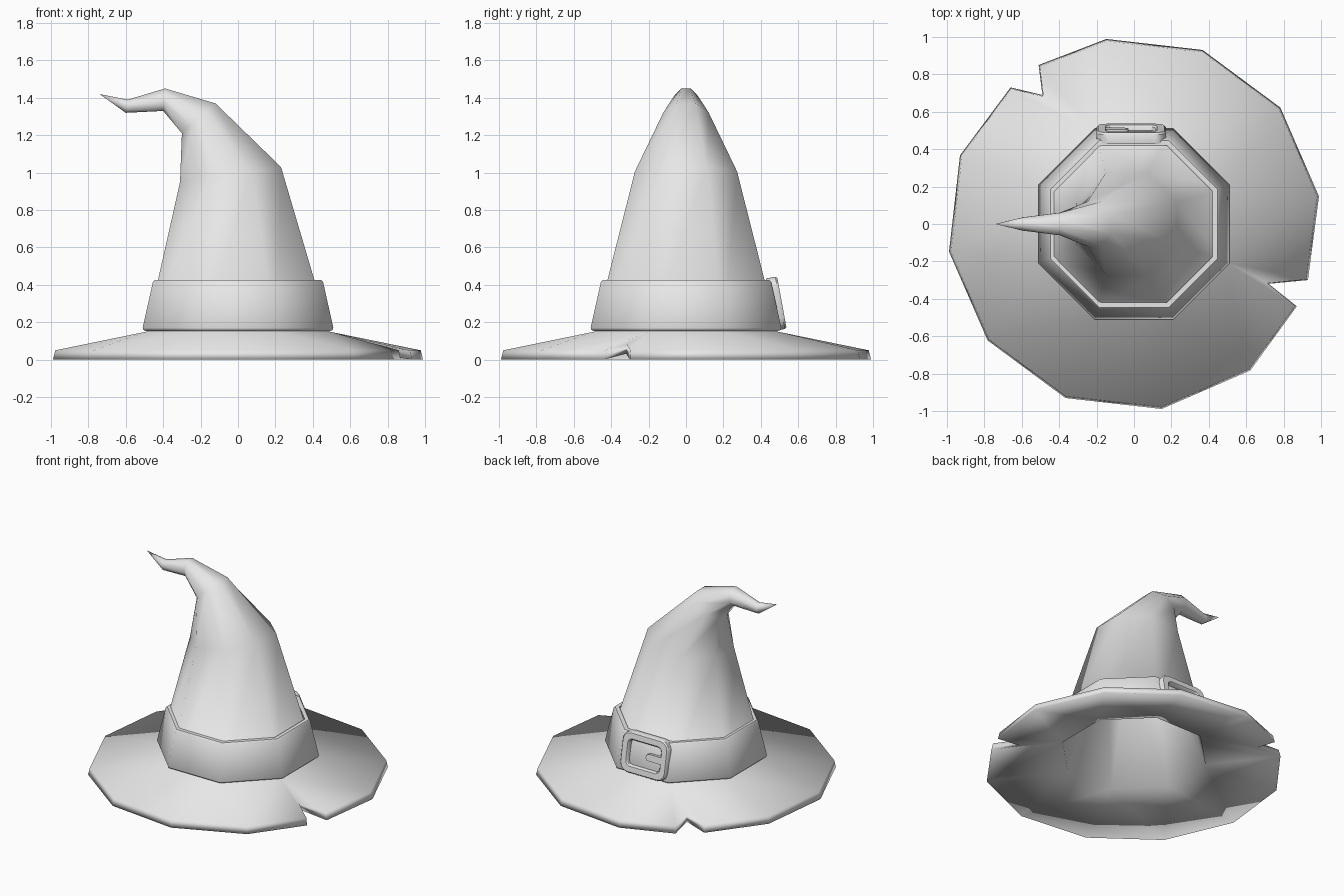
import bpy, bmesh
from math import cos, sin, pi, atan2, radians
from mathutils import Vector, Matrix

cube = bpy.data.objects.get("Cube")
if cube:
    bpy.data.objects.remove(cube, do_unlink=True)

mat = bpy.data.materials.new("light grey felt")
mat.use_nodes = True
GREY = (0.8, 0.8, 0.8, 1)
mat.diffuse_color = GREY
mat.node_tree.nodes["Principled BSDF"].inputs["Base Color"].default_value = GREY

STEP = 2 * pi / 8
ANGLES = [STEP * (i + 0.5) - pi for i in range(8)]


def finish(bm, name, smooth_angle):
    bmesh.ops.recalc_face_normals(bm, faces=bm.faces)
    me = bpy.data.meshes.new(name)
    bm.to_mesh(me)
    bm.free()
    me.materials.append(mat)
    ob = bpy.data.objects.new(name, me)
    bpy.context.collection.objects.link(ob)
    bpy.ops.object.select_all(action="DESELECT")
    bpy.context.view_layer.objects.active = ob
    ob.select_set(True)
    bpy.ops.object.shade_smooth_by_angle(angle=radians(smooth_angle))
    return ob


def add_ring(bm, points):
    return [bm.verts.new(p) for p in points]


def join(bm, a, b):
    """Quads between two rings of equal length."""
    n = len(a)
    for i in range(n):
        k = (i + 1) % n
        bm.faces.new((a[i], a[k], b[k], b[i]))


def octagon(flat, z):
    """Level octagon, measured across its flats."""
    r = flat / cos(pi / 8)
    return [(r * cos(a), r * sin(a), z) for a in ANGLES]


def tilted(left, right, inset=0):
    """Octagon whose flats pass through two points of the x-z plane."""
    l, r = Vector((left[0], 0, left[1])), Vector((right[0], 0, right[1]))
    mid, half = (l + r) / 2, (r - l).length / 2
    u, rad = (r - l).normalized(), (half - inset) / cos(pi / 8)
    return [mid + u * rad * cos(a) + Vector((0, rad * sin(a), 0)) for a in ANGLES]


def zip_rings(bm, inner, outer):
    """Triangles between rings of unequal length, both sorted by angle."""
    def cuts(ring):
        ang = [atan2(v.co.y, v.co.x) for v in ring]
        ang.append(ang[0] + 2 * pi)
        return [(ang[i] + ang[i + 1]) / 2 for i in range(len(ring))]
    ci, co = cuts(inner), cuts(outer)
    i = j = 0
    ni, no = len(inner), len(outer)
    while i < ni or j < no:
        if j == no or (i < ni and ci[i] < co[j]):
            bm.faces.new((inner[i], inner[(i + 1) % ni], outer[j % no]))
            i += 1
        else:
            bm.faces.new((outer[j], inner[i % ni], outer[(j + 1) % no]))
            j += 1


# Brim outline: twelve sides, with two corners torn into notches
TEARS = {
    11: [(0.87, -0.44), (0.72, -0.32), (0.93, -0.30)],
    4: [(-0.51, 0.85), (-0.49, 0.69), (-0.66, 0.73)],
}
outline = []
for k in range(12):
    a = radians(8.5 + 30 * k)
    outline += TEARS.get(k, [(cos(a), sin(a))])
outline.sort(key=lambda p: atan2(p[1], p[0]))


def rim(scale, z0):
    pts = []
    for x, y in outline:
        r = Vector((x, y)).length
        lift = max(0, 0.95 - r) * 0.2
        pts.append((x * scale, y * scale, z0 + lift))
    return pts


# Hat: brim and bent crown as one thick shell
CROWN = [
    ((-0.31, 0.95), (0.23, 1.03)),
    ((-0.30, 1.21), (-0.12, 1.37)),
    ((-0.40, 1.33), (-0.39, 1.45)),
    ((-0.60, 1.32), (-0.59, 1.39)),
]
bm = bmesh.new()
top_rim = add_ring(bm, rim(0.988, 0.05))
low_rim = add_ring(bm, rim(1, 0))
join(bm, low_rim, top_rim)

base = add_ring(bm, octagon(0.49, 0.15))
zip_rings(bm, base, top_rim)
last = base
for l, r in CROWN:
    ring = add_ring(bm, tilted(l, r))
    join(bm, last, ring)
    last = ring
tip = bm.verts.new((-0.74, 0, 1.42))
for i in range(8):
    bm.faces.new((last[i], last[(i + 1) % 8], tip))

# Hollow inside
mouth = add_ring(bm, octagon(0.46, 0.10))
zip_rings(bm, mouth, low_rim)
last = mouth
for (l, r), inset in zip(CROWN[:3], (0.045, 0.04, 0.03)):
    ring = add_ring(bm, tilted(l, r, inset))
    join(bm, last, ring)
    last = ring
bm.faces.new(last)
finish(bm, "hat", 180)

# Band around the crown
bm = bmesh.new()
PROFILE = [(0.42, 0.425), (0.447, 0.425), (0.455, 0.415),
           (0.51, 0.17), (0.505, 0.158), (0.48, 0.15)]
rings = [add_ring(bm, octagon(f, z)) for f, z in PROFILE]
for a, b in zip(rings, rings[1:] + rings[:1]):
    join(bm, a, b)
finish(bm, "hat_band", 50)


# Buckle on the back of the band
def rounded(w, h, r, y, cx=0, n=3):
    pts = []
    for q, (sx, sz) in enumerate(((1, 1), (-1, 1), (-1, -1), (1, -1))):
        for k in range(n + 1):
            a = pi / 2 * (q + k / n)
            pts.append((cx + sx * (w - r) + r * cos(a), y, sz * (h - r) + r * sin(a)))
    return pts


PLACE = Matrix.Translation((-0.015, 0.483, 0.3)) @ Matrix.Rotation(0.18, 4, "X")

bm = bmesh.new()
SECTION = [(0.185, 0.142, 0.06, -0.03), (0.185, 0.142, 0.06, 0.02),
           (0.177, 0.134, 0.055, 0.03), (0.138, 0.095, 0.035, 0.03),
           (0.13, 0.087, 0.03, 0.02), (0.13, 0.087, 0.03, -0.03)]
rings = [add_ring(bm, rounded(*s)) for s in SECTION]
for a, b in zip(rings, rings[1:] + rings[:1]):
    join(bm, a, b)
finish(bm, "buckle_frame", 40).matrix_world = PLACE

# Prong reaching from the frame to the middle
bm = bmesh.new()
back = add_ring(bm, rounded(0.068, 0.024, 0.022, -0.02, -0.083))
front = add_ring(bm, rounded(0.068, 0.024, 0.022, 0.028, -0.083))
join(bm, back, front)
bm.faces.new(front)
bm.faces.new(back)
finish(bm, "buckle_prong", 40).matrix_world = PLACE
